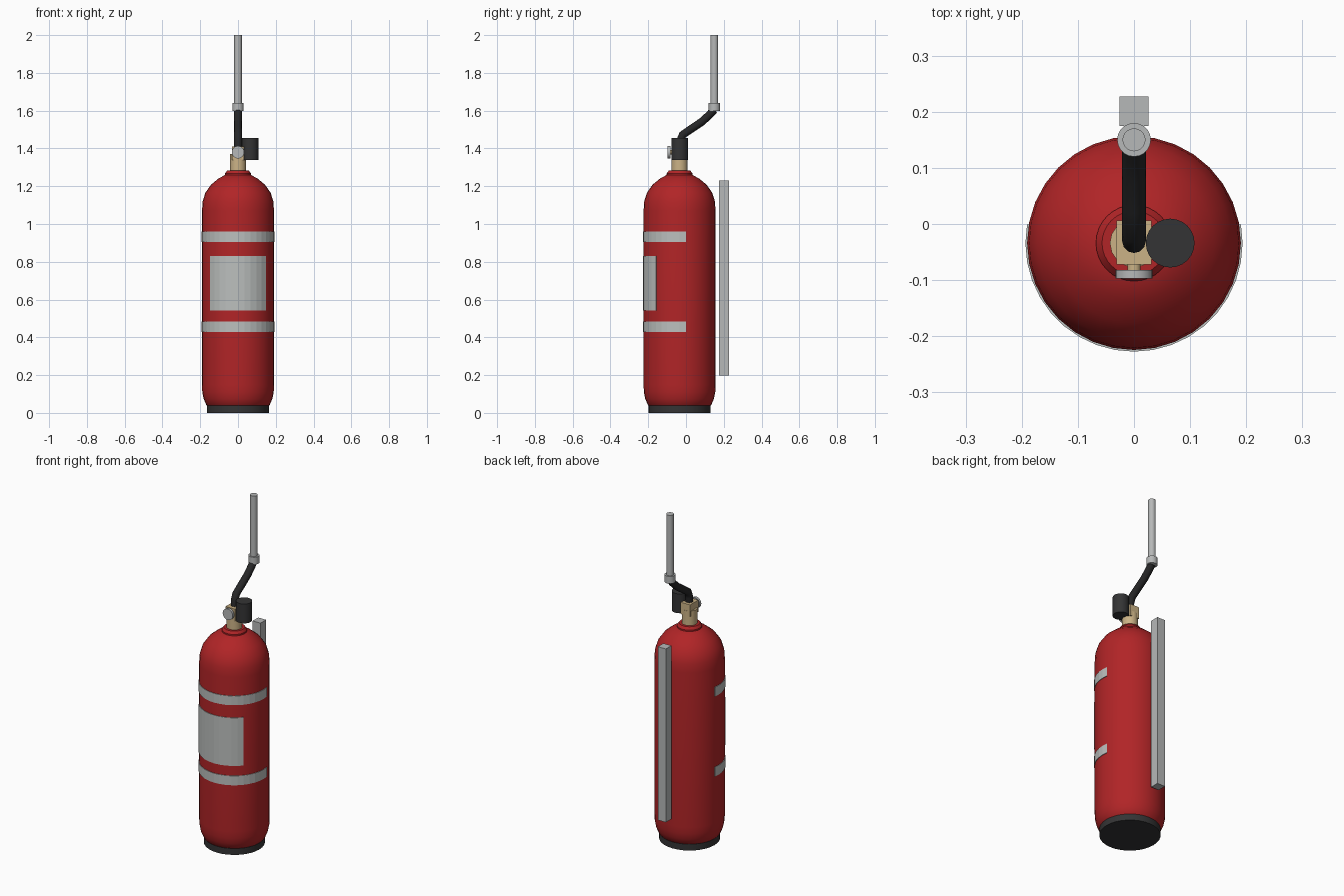
import bpy, bmesh, math
from mathutils import Vector

if "Cube" in bpy.data.objects:
    bpy.data.objects.remove(bpy.data.objects["Cube"])

CY = -0.034          # axis of the cylinder body lies slightly forward
BODY_R = 0.1905


def material(name, rgb):
    m = bpy.data.materials.new(name)
    m.diffuse_color = (*rgb, 1)
    m.use_nodes = True
    m.node_tree.nodes["Principled BSDF"].inputs["Base Color"].default_value = m.diffuse_color
    return m


RED = material("red paint", (0.44, 0.018, 0.02))
RUBBER = material("black rubber", (0.034, 0.034, 0.035))
HOSE = material("dark hose", (0.02, 0.02, 0.021))
SILVER = material("silver metal", (0.47, 0.48, 0.48))
LABEL = material("pale grey label", (0.5, 0.52, 0.51))
BRASS = material("brass", (0.6, 0.45, 0.24))


def finish(name, bm, mat, smooth=30):
    bmesh.ops.recalc_face_normals(bm, faces=bm.faces)
    me = bpy.data.meshes.new(name)
    bm.to_mesh(me)
    bm.free()
    me.materials.append(mat)
    ob = bpy.data.objects.new(name, me)
    bpy.context.collection.objects.link(ob)
    if smooth:
        bpy.ops.object.select_all(action='DESELECT')
        ob.select_set(True)
        bpy.context.view_layer.objects.active = ob
        bpy.ops.object.shade_smooth_by_angle(angle=math.radians(smooth))
    return ob


def lathe(name, profile, mat, x=0, y=CY, sides=32):
    """Revolve (radius, z) points about a vertical axis and cap both ends."""
    bm = bmesh.new()
    rings = [[bm.verts.new((x + r * math.cos(math.tau * i / sides),
                            y + r * math.sin(math.tau * i / sides), z))
              for i in range(sides)] for r, z in profile]
    for a, b in zip(rings, rings[1:]):
        for i in range(sides):
            j = (i + 1) % sides
            bm.faces.new((a[i], a[j], b[j], b[i]))
    bm.faces.new(rings[0])
    bm.faces.new(rings[-1])
    return finish(name, bm, mat)


def box(name, lo, hi, mat):
    bm = bmesh.new()
    bmesh.ops.create_cube(bm, size=1)
    lo, hi = Vector(lo), Vector(hi)
    for v in bm.verts:
        v.co = (lo + hi) / 2 + v.co * (hi - lo)
    return finish(name, bm, mat, 0)


def wrap(name, z0, z1, half_angle, mat, steps):
    """Thin curved plate wrapped around the front of the body."""
    bm = bmesh.new()
    sections = []
    for i in range(steps + 1):
        a = math.radians(-90 - half_angle + 2 * half_angle * i / steps)
        sections.append([bm.verts.new((r * math.cos(a), CY + r * math.sin(a), z))
                         for r, z in ((0.1885, z0), (0.1935, z0), (0.1935, z1), (0.1885, z1))])
    for a, b in zip(sections, sections[1:]):
        for k in range(4):
            bm.faces.new((a[k], a[(k + 1) % 4], b[(k + 1) % 4], b[k]))
    bm.faces.new(sections[0])
    bm.faces.new(sections[-1])
    return finish(name, bm, mat, 0)


def disc_y(name, r, y0, y1, z, mat):
    """Cylinder whose axis points to the front."""
    ob = lathe(name, [(r, y0), (r, y1)], mat, 0, 0, 24)
    for v in ob.data.vertices:
        x, y, h = v.co
        v.co = (x, h, z - y)
    return ob


# Body, foot and neck
lathe("body", [(0.155, 0.03), (0.168, 0.042), (0.182, 0.075), (0.189, 0.11),
               (BODY_R, 0.15), (BODY_R, 1.07), (0.187, 1.12), (0.173, 1.165),
               (0.143, 1.208), (0.103, 1.241), (0.06, 1.264)], RED)
lathe("foot", [(0.165, 0), (0.165, 0.038)], RUBBER)
lathe("neck_ring", [(0.068, 1.25), (0.068, 1.268), (0.057, 1.283)], RED)

# Straps and label on the front
for name, z0, z1 in (("lower_strap", 0.428, 0.484), ("upper_strap", 0.905, 0.96)):
    wrap(name, z0, z1, 100, LABEL, 20)
wrap("label", 0.543, 0.83, 50, LABEL, 10)

# Brass valve with side knob and pressure gauge
lathe("valve_stem", [(0.043, 1.275), (0.043, 1.37)], BRASS, sides=16)
box("valve_block", (-0.031, -0.072, 1.34), (0.031, 0.006, 1.41), BRASS)
lathe("side_knob", [(0.0435, 1.34), (0.0435, 1.455)], RUBBER, x=0.0645, sides=24)
disc_y("gauge_stem", 0.012, -0.085, -0.06, 1.38, BRASS)
disc_y("gauge", 0.033, -0.097, -0.082, 1.38, SILVER)

# Bent hose
curve = bpy.data.curves.new("hose_path", 'CURVE')
curve.dimensions = '3D'
curve.bevel_depth = 0.021
curve.bevel_resolution = 4
curve.use_fill_caps = True
path = [(-0.031, 1.38), (-0.031, 1.44), (-0.017, 1.473), (0.03, 1.505),
        (0.085, 1.542), (0.123, 1.577), (0.149, 1.605)]
spline = curve.splines.new('POLY')
spline.points.add(len(path) - 1)
for p, (y, z) in zip(spline.points, path):
    p.co = (0, y, z, 1)
    p.radius = 1
spline.use_smooth = True
curve.materials.append(HOSE)
bpy.context.collection.objects.link(bpy.data.objects.new("hose", curve))

# Discharge pipe and collar
lathe("pipe_collar", [(0.03, 1.597), (0.03, 1.64)], SILVER, y=0.15, sides=20)
lathe("discharge_pipe", [(0.0205, 1.62), (0.0205, 2.0)], SILVER, y=0.15, sides=20)

# Mounting rail behind the body
box("mounting_rail", (-0.026, 0.175, 0.198), (0.026, 0.2275, 1.231), SILVER)
